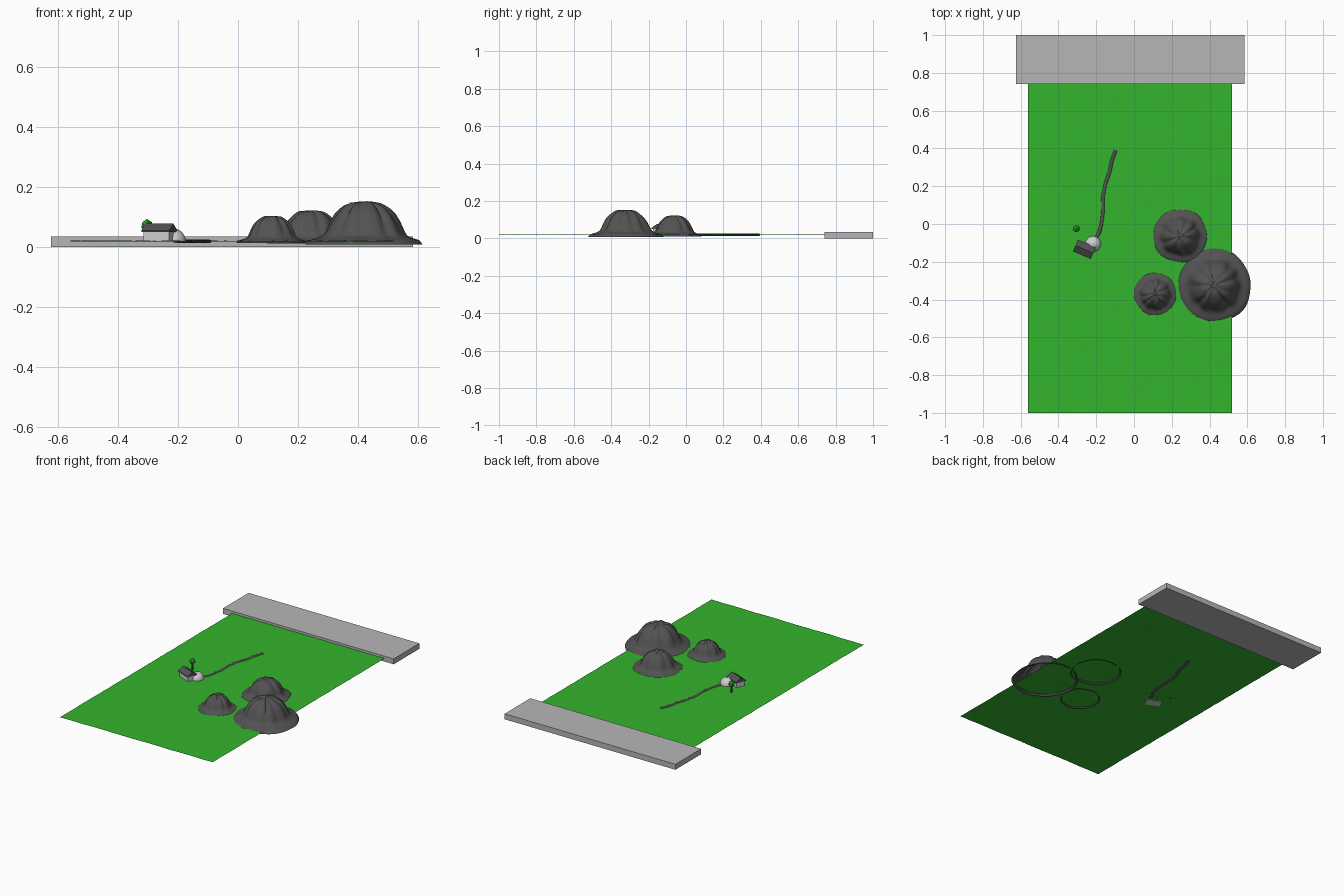
import bpy, bmesh, math, random
from mathutils import Vector, Matrix, noise

if "Cube" in bpy.data.objects:
    bpy.data.objects.remove(bpy.data.objects["Cube"])

random.seed(4)
GROUND_Z = 0.02


def material(name, rgb):
    m = bpy.data.materials.new(name)
    m.diffuse_color = (*rgb, 1)
    m.use_nodes = True
    m.node_tree.nodes["Principled BSDF"].inputs["Base Color"].default_value = m.diffuse_color
    return m


GRASS = material("grass green", (0.034, 0.46, 0.026))
STONE = material("pale grey", (0.47, 0.47, 0.47))
DARK = material("dark grey", (0.085, 0.085, 0.085))
PLASTER = material("light plaster", (0.62, 0.62, 0.62))


def finish(name, bm, mat, smooth=None):
    bmesh.ops.recalc_face_normals(bm, faces=bm.faces)
    me = bpy.data.meshes.new(name)
    bm.to_mesh(me)
    bm.free()
    ob = bpy.data.objects.new(name, me)
    bpy.context.collection.objects.link(ob)
    me.materials.append(mat)
    if smooth:
        bpy.ops.object.select_all(action='DESELECT')
        ob.select_set(True)
        bpy.context.view_layer.objects.active = ob
        bpy.ops.object.shade_smooth_by_angle(angle=math.radians(smooth))
    return ob


def box(name, lo, hi, mat, matrix=Matrix()):
    bm = bmesh.new()
    bmesh.ops.create_cube(bm, size=1)
    lo, hi = Vector(lo), Vector(hi)
    for v in bm.verts:
        v.co = Vector([v.co[i] * (hi[i] - lo[i]) + (lo[i] + hi[i]) / 2 for i in range(3)])
    bm.transform(matrix)
    return finish(name, bm, mat)


# Lawn: gently uneven sheet
bm = bmesh.new()
bmesh.ops.create_grid(bm, x_segments=27, y_segments=44, size=1)
for v in bm.verts:
    v.co = Vector((-0.02 + v.co.x * 0.54, -0.12 + v.co.y * 0.88,
                   GROUND_Z + random.uniform(-0.0012, 0.0012)))
for f in bm.faces:
    if f.normal.z < 0:
        f.normal_flip()
finish("lawn", bm, GRASS, 60)

# Slab along the back edge
box("back_slab", (-0.625, 0.74, 0), (0.585, 1.0, 0.035), STONE)

# Mounds: lobed domes with a flared skirt that dips under the lawn
PROFILE = [(0.06, 1), (0.15, 0.985), (0.26, 0.95), (0.35, 0.88), (0.43, 0.79), (0.51, 0.66),
           (0.57, 0.52), (0.62, 0.38), (0.66, 0.25), (0.71, 0.15), (0.78, 0.09),
           (0.86, 0.055), (0.94, 0.02), (1.0, -0.085)]


def mound(name, x, y, radius, height, lobes, seed):
    bm = bmesh.new()
    n = 72
    rings = []
    for t, h in PROFILE:
        ring = []
        for i in range(n):
            a = 2 * math.pi * i / n
            d = Vector((math.cos(a), math.sin(a), 0))
            wob = noise.noise(d * 1.3 + Vector((seed, 0, t)))
            body = math.sin(math.pi * min(max(t, 0), 0.9) / 0.9)
            lobe = abs(math.cos(lobes * a / 2 + wob * 1.5)) - 0.6
            r = radius * t * (1 + 0.10 * lobe * body + 0.07 * wob)
            z = h * height * (1 + 0.06 * lobe * body * (t < 0.7))
            z += 0.05 * height * noise.noise(d * t * 5 + Vector((0, seed, 3))) * body
            ring.append(bm.verts.new((x + d.x * r, y + d.y * r, GROUND_Z + z)))
        rings.append(ring)
    top = bm.verts.new((x, y, GROUND_Z + height))
    for i in range(n):
        j = (i + 1) % n
        bm.faces.new((top, rings[0][i], rings[0][j]))
        for a, b in zip(rings, rings[1:]):
            bm.faces.new((a[i], b[i], b[j], a[j]))
    return finish(name, bm, DARK, 60)


mound("large_mound", 0.423, -0.325, 0.198, 0.132, 9, 1.3)
mound("middle_mound", 0.245, -0.062, 0.149, 0.102, 8, 5.7)
mound("small_mound", 0.112, -0.37, 0.118, 0.084, 9, 9.1)

# Winding path: flattened tube half sunk into the lawn
POINTS = [(-0.097, 0.392), (-0.118, 0.335), (-0.128, 0.28), (-0.152, 0.21), (-0.165, 0.14),
          (-0.164, 0.07), (-0.172, 0.0), (-0.185, -0.045), (-0.208, -0.09)]
bm = bmesh.new()
prev = None
for k, (px, py) in enumerate(POINTS):
    a, b = Vector(POINTS[max(k - 1, 0)]), Vector(POINTS[min(k + 1, len(POINTS) - 1)])
    t = (b - a).normalized()
    side = Vector((-t.y, t.x, 0))
    ring = []
    for i in range(8):
        ang = 2 * math.pi * i / 8
        p = Vector((px, py, GROUND_Z - 0.001)) + side * 0.0095 * math.cos(ang)
        p.z += 0.006 * math.sin(ang)
        ring.append(bm.verts.new(p))
    if prev:
        for i in range(8):
            j = (i + 1) % 8
            bm.faces.new((prev[i], prev[j], ring[j], ring[i]))
    else:
        bm.faces.new(ring)
    prev = ring
bm.faces.new(prev)
finish("path", bm, DARK, 50)

# Hut: walls and a low gabled roof
place = Matrix.Translation((-0.263, -0.134, 0)) @ Matrix.Rotation(math.radians(-23), 4, 'Z')
box("hut_walls", (-0.046, -0.027, 0.018), (0.046, 0.027, 0.057), PLASTER, place)
bm = bmesh.new()
ends = [[bm.verts.new((x, y, z)) for y, z in
         ((-0.034, 0.051), (0.034, 0.051), (0.034, 0.056), (0, 0.078), (-0.034, 0.056))]
        for x in (-0.051, 0.051)]
for e in ends:
    bm.faces.new(e)
for i in range(5):
    j = (i + 1) % 5
    bm.faces.new((ends[0][i], ends[0][j], ends[1][j], ends[1][i]))
bm.transform(place)
finish("hut_roof", bm, DARK)

# Domed annexe with a small cap
bm = bmesh.new()
bmesh.ops.create_uvsphere(bm, u_segments=24, v_segments=16, radius=0.042,
                          matrix=Matrix.Translation((-0.217, -0.106, GROUND_Z)))
bmesh.ops.bisect_plane(bm, geom=bm.verts[:] + bm.edges[:] + bm.faces[:],
                       plane_co=(0, 0, 0.019), plane_no=(0, 0, -1), clear_outer=True)
finish("dome", bm, PLASTER, 40)
bm = bmesh.new()
bmesh.ops.create_cone(bm, cap_ends=True, segments=12, radius1=0.006, radius2=0.005, depth=0.004,
                      matrix=Matrix.Translation((-0.217, -0.106, 0.062)))
finish("dome_cap", bm, STONE)

# Little tree
bm = bmesh.new()
bmesh.ops.create_cone(bm, cap_ends=True, segments=8, radius1=0.006, radius2=0.004, depth=0.055,
                      matrix=Matrix.Translation((-0.305, -0.025, 0.0455)))
finish("tree_trunk", bm, DARK)
bm = bmesh.new()
bmesh.ops.create_icosphere(bm, subdivisions=1, radius=0.02,
                           matrix=Matrix.Translation((-0.305, -0.025, 0.074)))
finish("tree_crown", bm, GRASS)
